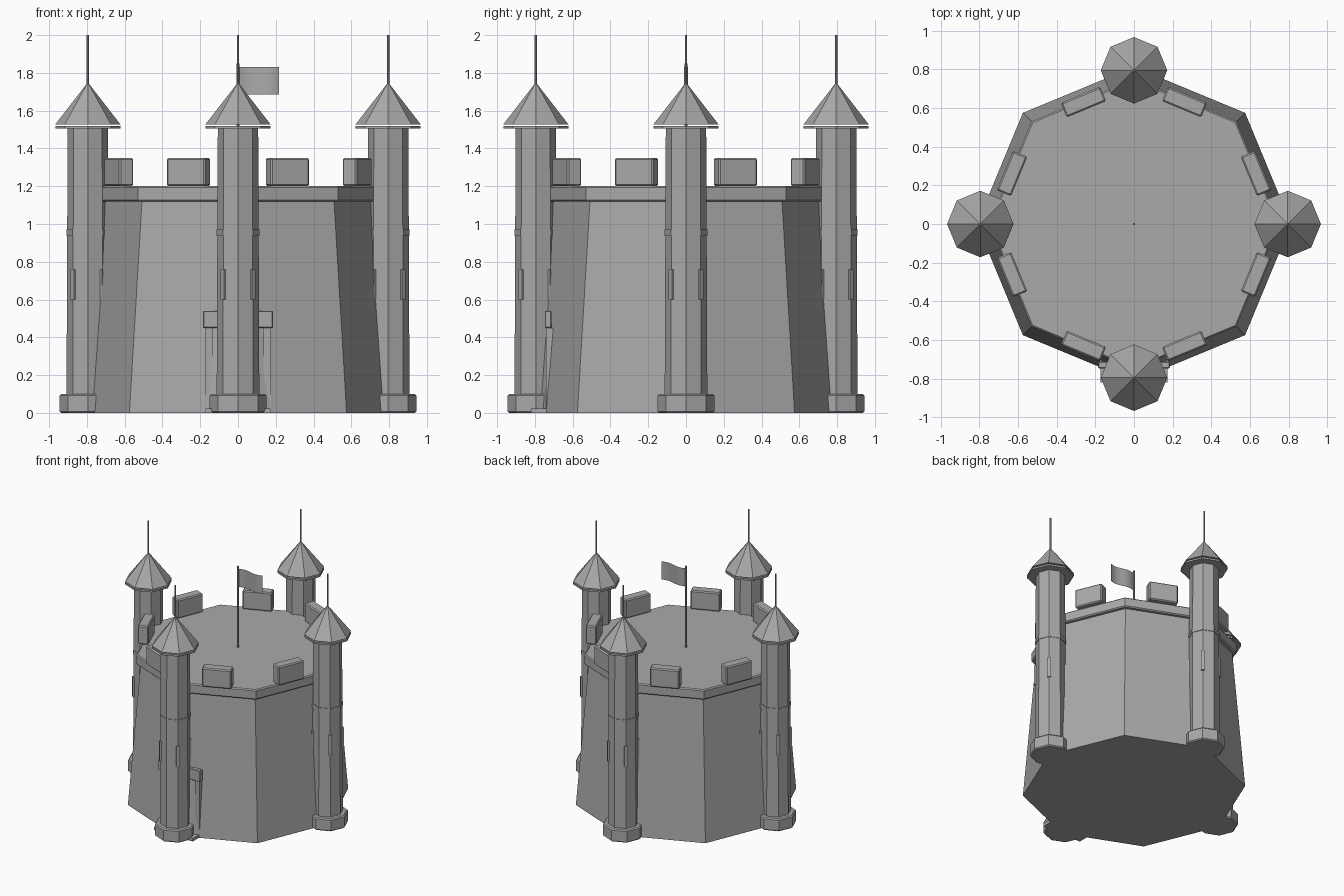
import bpy, bmesh, math
from mathutils import Matrix

if "Cube" in bpy.data.objects:
    bpy.data.objects.remove(bpy.data.objects["Cube"])

stone = bpy.data.materials.new("grey_stone")
stone.diffuse_color = (0.4, 0.4, 0.4, 1)
stone.use_nodes = True
stone.node_tree.nodes["Principled BSDF"].inputs["Base Color"].default_value = stone.diffuse_color


def add_object(name, bm, bevel=0.0):
    bmesh.ops.recalc_face_normals(bm, faces=bm.faces)
    mesh = bpy.data.meshes.new(name)
    bm.to_mesh(mesh)
    bm.free()
    mesh.materials.append(stone)
    ob = bpy.data.objects.new(name, mesh)
    bpy.context.collection.objects.link(ob)
    if bevel:
        mod = ob.modifiers.new("soft_edge", 'BEVEL')
        mod.width = bevel
        mod.segments = 1
        mod.angle_limit = math.radians(50)
    return ob


def prism(name, r0, r1, z0, z1, x=0, y=0, sides=8, bevel=0.0):
    """Tapered prism with a corner on the +x axis."""
    bm = bmesh.new()
    bmesh.ops.create_cone(bm, cap_ends=True, segments=sides, radius1=r0, radius2=r1,
                          depth=z1 - z0, matrix=Matrix.Translation((x, y, (z0 + z1) / 2)))
    return add_object(name, bm, bevel)


def box(name, center, size, angle=0.0, bevel=0.0):
    bm = bmesh.new()
    bmesh.ops.create_cube(bm, size=1, matrix=Matrix.Translation(center)
                          @ Matrix.Rotation(angle, 4, 'Z') @ Matrix.Diagonal((*size, 1)))
    return add_object(name, bm, bevel)


# Keep: tapered octagonal wall and the band around its top
prism("keep_wall", 0.813, 0.718, 0, 1.13)
prism("keep_top_band", 0.75, 0.75, 1.12, 1.2, bevel=0.008)

# Battlement blocks, one on each side of the keep
for k in range(8):
    a = math.radians(22.5 + 45 * k)
    box("battlement_block", (0.683 * math.cos(a), 0.683 * math.sin(a), 1.275),
        (0.08, 0.22, 0.15), a, bevel=0.008)

# Four corner towers
for k in range(4):
    a = math.pi / 2 * k
    x, y = 0.795 * math.cos(a), 0.795 * math.sin(a)
    prism("tower_base", 0.15, 0.15, 0, 0.1, x, y, bevel=0.008)
    prism("tower_shaft", 0.113, 0.107, 0.09, 1.51, x, y)
    prism("tower_ring", 0.114, 0.114, 0.94, 0.97, x, y)
    prism("tower_eave", 0.172, 0.172, 1.505, 1.519, x, y)
    prism("tower_roof", 0.172, 0.0, 1.528, 1.75, x, y)
    prism("tower_spike", 0.006, 0.006, 1.73, 2.0, x, y)
    # Window slits on the diagonals
    for j in range(4):
        b = math.radians(45 + 90 * j)
        box("window_slit", (x + 0.108 * math.cos(b), y + 0.108 * math.sin(b), 0.68),
            (0.02, 0.026, 0.16), b)

# Doorway behind the front tower
for s in (-1, 1):
    box("door_jamb", (0.155 * s, -0.72, 0.225), (0.04, 0.04, 0.45))
box("door_panel", (0, -0.715, 0.225), (0.28, 0.02, 0.45))
box("door_lintel", (0, -0.73, 0.495), (0.37, 0.035, 0.09), bevel=0.004)
box("door_step", (0, -0.77, 0.012), (0.345, 0.1, 0.024))

# Central pole with a gently waving flag
prism("flag_pole", 0.007, 0.007, 1.19, 1.85)
bm = bmesh.new()
n = 12
cols = []
for i in range(n + 1):
    t = i / n
    p = (0.005 + 0.213 * t, 0.01 * math.sin(2 * math.pi * t))
    cols.append([bm.verts.new((*p, z)) for z in (1.685, 1.83)])
for c, d in zip(cols, cols[1:]):
    bm.faces.new((c[0], d[0], d[1], c[1])).smooth = True
add_object("flag", bm)
